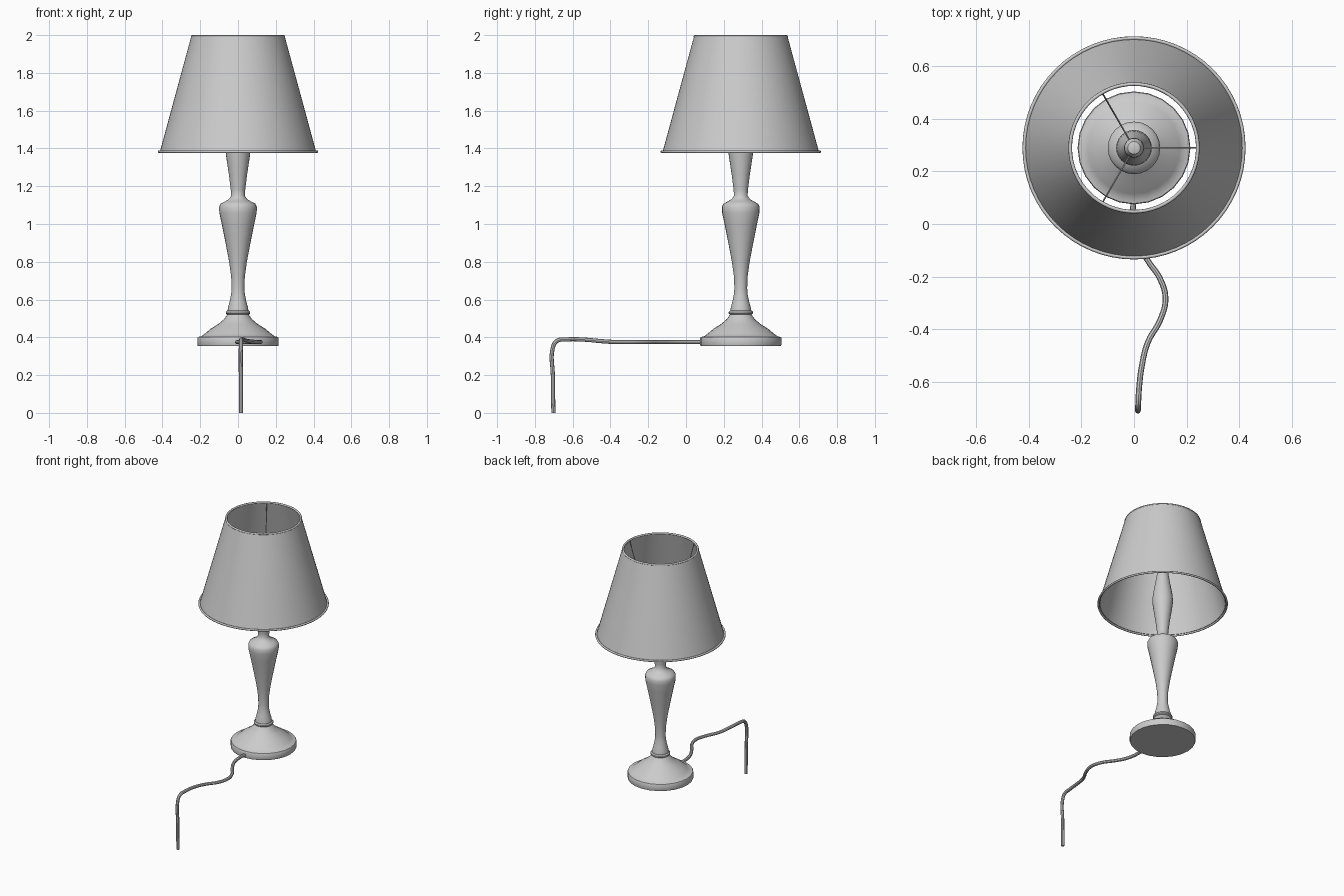
import bpy, bmesh, math

if "Cube" in bpy.data.objects:
    bpy.data.objects.remove(bpy.data.objects["Cube"])

CY = 0.29  # lamp axis position in y


def finish(ob, angle=40):
    bpy.ops.object.select_all(action='DESELECT')
    ob.select_set(True)
    bpy.context.view_layer.objects.active = ob
    bpy.ops.object.shade_smooth_by_angle(angle=math.radians(angle))


def lathe(name, profile, sides, closed=False, angle=40):
    """Spin an (r, z) profile round the lamp axis."""
    bm = bmesh.new()
    pts = [bm.verts.new((r, 0, z)) for r, z in profile]
    edges = [bm.edges.new(p) for p in zip(pts, pts[1:])]
    if closed:
        edges.append(bm.edges.new((pts[-1], pts[0])))
    bmesh.ops.spin(bm, geom=pts + edges, cent=(0, 0, 0), axis=(0, 0, 1),
                   angle=math.tau, steps=sides, use_merge=False)
    bmesh.ops.remove_doubles(bm, verts=bm.verts, dist=1e-5)
    bmesh.ops.recalc_face_normals(bm, faces=bm.faces)
    me = bpy.data.meshes.new(name)
    bm.to_mesh(me)
    bm.free()
    ob = bpy.data.objects.new(name, me)
    ob.location.y = CY
    bpy.context.collection.objects.link(ob)
    finish(ob, angle)
    return ob


def tube(name, points, radius, resolution=6):
    """Round tube along a smooth path, turned into a mesh."""
    cu = bpy.data.curves.new(name, 'CURVE')
    cu.dimensions = '3D'
    cu.bevel_depth = radius
    cu.bevel_resolution = 2
    cu.resolution_u = resolution
    cu.use_fill_caps = True
    sp = cu.splines.new('BEZIER')
    sp.bezier_points.add(len(points) - 1)
    for bp, p in zip(sp.bezier_points, points):
        bp.co = p
        bp.handle_left_type = bp.handle_right_type = 'AUTO'
    ob = bpy.data.objects.new(name, cu)
    bpy.context.collection.objects.link(ob)
    bpy.ops.object.select_all(action='DESELECT')
    ob.select_set(True)
    bpy.context.view_layer.objects.active = ob
    bpy.ops.object.convert(target='MESH')
    ob = bpy.context.object
    finish(ob)
    return ob


def ring(name, radius, z, thickness):
    bpy.ops.mesh.primitive_torus_add(location=(0, CY, z), major_radius=radius,
                                     minor_radius=thickness,
                                     major_segments=64, minor_segments=8)
    ob = bpy.context.object
    ob.name = name
    finish(ob, 60)


# foot: flat disc with a flared top
lathe("foot", [(0, 0.355), (0.213, 0.355), (0.215, 0.36), (0.215, 0.397),
               (0.212, 0.402), (0.195, 0.405), (0.175, 0.42), (0.145, 0.445),
               (0.105, 0.47), (0.075, 0.495), (0.057, 0.52), (0, 0.52)], 24)

# collar ring above the foot
lathe("collar", [(0, 0.517), (0.056, 0.519), (0.064, 0.526), (0.064, 0.535),
                 (0.057, 0.542), (0, 0.544)], 24)

# turned stem, upper flare and rounded tip inside the shade
lathe("stem", [(0, 0.54), (0.055, 0.54), (0.053, 0.557), (0.044, 0.59),
               (0.036, 0.63), (0.034, 0.66), (0.036, 0.72), (0.047, 0.8),
               (0.066, 0.9), (0.086, 1.0), (0.099, 1.06), (0.1, 1.09),
               (0.092, 1.107), (0.068, 1.12), (0.048, 1.132), (0.036, 1.15),
               (0.038, 1.18), (0.048, 1.26), (0.063, 1.36), (0.068, 1.4),
               (0.064, 1.45), (0.05, 1.53), (0.038, 1.6), (0.034, 1.66),
               (0.038, 1.69), (0.036, 1.71), (0.024, 1.73), (0, 1.738)], 24)

# open conical shade with rim rings
lathe("shade", [(0.247, 1.995), (0.413, 1.385), (0.408, 1.385),
                (0.242, 1.995)], 64, closed=True)
ring("shade_top_rim", 0.243, 1.993, 0.007)
ring("shade_bottom_rim", 0.418, 1.383, 0.007)

# three wire spokes carrying the shade
for i in range(3):
    a = i * math.tau / 3
    tube(f"shade_spoke_{i + 1}",
         [(r * math.cos(a), CY + r * math.sin(a), z) for r, z in
          [(0.242, 1.99), (0.205, 1.87), (0.14, 1.76), (0.025, 1.7)]], 0.003)

# power cord, running forward and hanging down
tube("power_cord",
     [(0, 0.1, 0.375), (-0.005, 0.03, 0.375), (0.01, -0.06, 0.375),
      (0.053, -0.14, 0.375), (0.1, -0.21, 0.375), (0.12, -0.285, 0.375),
      (0.1, -0.365, 0.375), (0.053, -0.45, 0.38), (0.03, -0.54, 0.388),
      (0.019, -0.63, 0.389), (0.016, -0.685, 0.38), (0.015, -0.705, 0.345),
      (0.015, -0.705, 0.2), (0.015, -0.702, 0.0)], 0.011)
